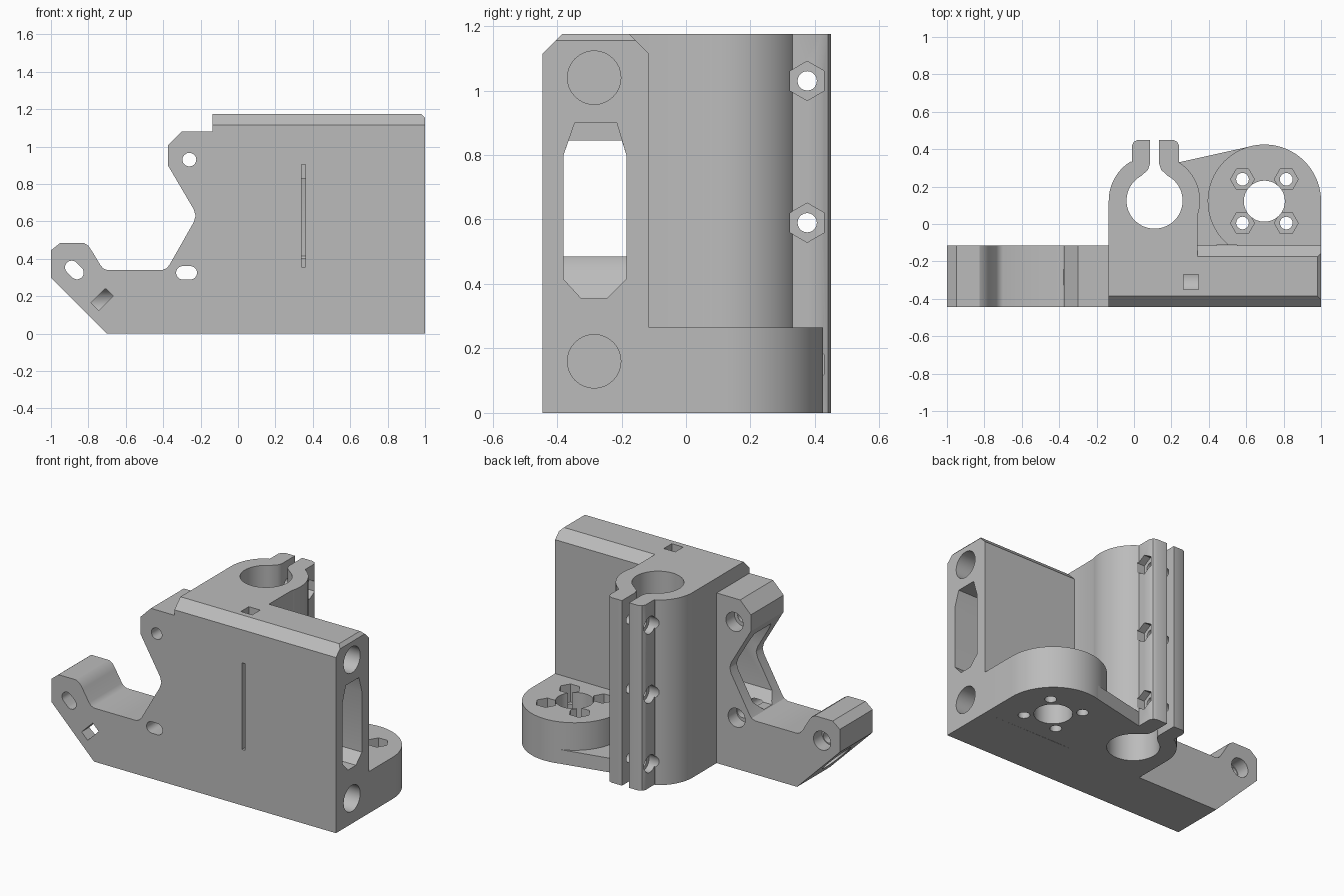
import bpy, bmesh
from math import cos, sin, radians, pi
from mathutils import Vector

cube = bpy.data.objects.get("Cube")
if cube:
    bpy.data.objects.remove(cube, do_unlink=True)

grey = bpy.data.materials.new("plain grey")
grey.use_nodes = True
GREY = (0.5, 0.5, 0.5, 1)
grey.diffuse_color = GREY
grey.node_tree.nodes["Principled BSDF"].inputs["Base Color"].default_value = GREY

PLACE = {
    "x": lambda u, v, w: Vector((w, u, v)),
    "y": lambda u, v, w: Vector((u, w, v)),
    "z": lambda u, v, w: Vector((u, v, w)),
}


def prism(name, pts, axis, start, end):
    """Extrude a flat outline along one axis."""
    bm = bmesh.new()
    place = PLACE[axis]
    face = bm.faces.new([bm.verts.new(place(u, v, start)) for u, v in pts])
    grown = bmesh.ops.extrude_face_region(bm, geom=[face])
    moved = [g for g in grown["geom"] if isinstance(g, bmesh.types.BMVert)]
    bmesh.ops.translate(bm, verts=moved, vec=place(0, 0, end - start))
    bmesh.ops.recalc_face_normals(bm, faces=bm.faces)
    mesh = bpy.data.meshes.new(name)
    bm.to_mesh(mesh)
    bm.free()
    mesh.materials.append(grey)
    ob = bpy.data.objects.new(name, mesh)
    bpy.context.collection.objects.link(ob)
    return ob


def arc(c, r, a0, a1, n=24):
    angles = [radians(a0 + (a1 - a0) * i / n) for i in range(n + 1)]
    return [(c[0] + r * cos(a), c[1] + r * sin(a)) for a in angles]


def ring(c, r, n=32, turn=0):
    return arc(c, r, turn, turn + 360, n)[:-1]


def slot(c, half, r, tilt):
    """Round-ended slot outline."""
    d = Vector((cos(radians(tilt)), sin(radians(tilt)))) * half
    c = Vector(c)
    return (arc(c + d, r, tilt - 90, tilt + 90, 12)
            + arc(c - d, r, tilt + 90, tilt + 270, 12))


def cut(ob, pts, axis, start, end):
    """Subtract a prism and discard the cutter."""
    cutter = prism("cutter", pts, axis, start, end)
    cutter.hide_render = True
    mod = ob.modifiers.new("cut", "BOOLEAN")
    mod.operation = "DIFFERENCE"
    mod.solver = "EXACT"
    mod.object = cutter
    bpy.context.view_layer.objects.active = ob
    bpy.ops.object.modifier_apply(modifier=mod.name)
    bpy.data.objects.remove(cutter, do_unlink=True)


FRONT, BACK, TOP = -0.445, -0.115, 1.175
MID = -0.285

# Carriage plate with the hooked arm
plate = prism("carriage_plate", [
    (-0.70, 0), (1, 0), (1, 1.155), (0.98, TOP), (-0.135, TOP),
    (-0.135, 1.08), (-0.30, 1.08), (-0.375, 1.005), (-0.375, 0.90),
    (-0.237, 0.665), (-0.227, 0.63), (-0.237, 0.595),
    (-0.365, 0.37), (-0.38, 0.35), (-0.405, 0.34),
    (-0.70, 0.34), (-0.72, 0.348), (-0.735, 0.365), (-0.78, 0.44),
    (-0.80, 0.47), (-0.825, 0.485), (-0.95, 0.485), (-1, 0.445), (-1, 0.30),
], "y", FRONT, BACK)

# Top edge chamfers
cut(plate, [(-0.455, 1.105), (-0.375, 1.185), (-0.455, 1.185)], "x", -0.5, 1.1)
cut(plate, [(-0.105, 1.105), (-0.185, 1.185), (-0.105, 1.185)], "x", 0.34, 1.1)

# Belt tunnel, lower at its inner end
sill = [(-0.38, 0.80), (-0.38, 0.415), (-0.325, 0.355),
        (-0.245, 0.355), (-0.185, 0.415), (-0.185, 0.80)]
cut(plate, sill + [(-0.215, 0.90), (-0.345, 0.90)], "x", 0.0, 1.1)
cut(plate, sill + [(-0.199, 0.845), (-0.364, 0.845)], "x", -0.5, 0.1)

# Guide rod sockets
cut(plate, ring((MID, 1.04), 0.083), "x", 0.0, 1.1)
cut(plate, ring((MID, 0.16), 0.083), "x", 0.0, 1.1)
cut(plate, ring((MID, 0.16), 0.083), "x", -1.1, -0.45)

# Bolt holes and slots with round recesses at the back
for c, half, tilt in [((-0.26, 0.93), 0.001, 0), ((-0.275, 0.325), 0.02, 0),
                      ((-0.875, 0.34), 0.02, -45)]:
    cut(plate, slot(c, half, 0.036, tilt), "y", -0.6, 0)
    cut(plate, ring(c, 0.06), "y", -0.2, 0)

# Nut pockets and the thin front slit
cut(plate, [(-0.787, 0.165), (-0.745, 0.123), (-0.667, 0.20), (-0.709, 0.242)],
    "y", -0.5, -0.25)
cut(plate, [(0.265, -0.35), (0.345, -0.35), (0.345, -0.27), (0.265, -0.27)],
    "z", 1.03, 1.3)
cut(plate, [(0.34, 0.355), (0.36, 0.355), (0.36, 0.905), (0.34, 0.905)],
    "y", -0.5, -0.37)

# Split rod clamp with two ears
BORE = (0.11, 0.125)
clamp = prism("rod_clamp", [(-0.135, BACK), (0.34, BACK)]
              + arc(BORE, 0.243, -18, 57)
              + [(0.24, 0.33), (0.24, 0.42), (0.23, 0.44), (0.21, 0.45),
                 (0.135, 0.45), (0.135, 0.32), (0.145, 0.29)]
              + arc(BORE, 0.15, 62, -242, 48)
              + [(0.075, 0.29), (0.085, 0.32), (0.085, 0.45), (0.02, 0.45),
                 (0, 0.44), (-0.01, 0.42), (-0.01, 0.33)]
              + arc(BORE, 0.245, 121, 180, 16), "z", 0, TOP)
for z in (0.15, 0.59, 1.03):
    c = (0.376, z)
    cut(clamp, ring(c, 0.03, 20), "x", -0.3, 0.4)
    cut(clamp, ring(c, 0.061, 6, 30), "x", 0.195, 0.4)
    cut(clamp, ring(c, 0.055, 24), "x", -0.2, 0.035)

# Round boss and its low web
HUB = (0.697, 0.122)
boss = prism("screw_boss", arc(HUB, 0.303, 0, 231, 48) + [(1, BACK)], "z", 0, 0.265)
cut(boss, ring(HUB, 0.11), "z", -0.1, 0.4)
for sx in (-1, 1):
    for sy in (-1, 1):
        c = (HUB[0] + sx * 0.117, HUB[1] + sy * 0.117)
        cut(boss, ring(c, 0.034, 20), "z", -0.1, 0.4)
        cut(boss, ring(c, 0.064, 6), "z", 0.15, 0.4)
web = prism("boss_web", [(0.24, 0.33)] + arc(HUB, 0.302, 104, 231, 24)
            + [(0.34, BACK), (0.34, 0.19)], "z", 0, 0.09)

# Smooth the round walls, keep edges sharp
for ob in (plate, clamp, boss, web):
    bpy.ops.object.select_all(action="DESELECT")
    ob.select_set(True)
    bpy.context.view_layer.objects.active = ob
    bpy.ops.object.shade_smooth_by_angle(angle=pi / 6)
